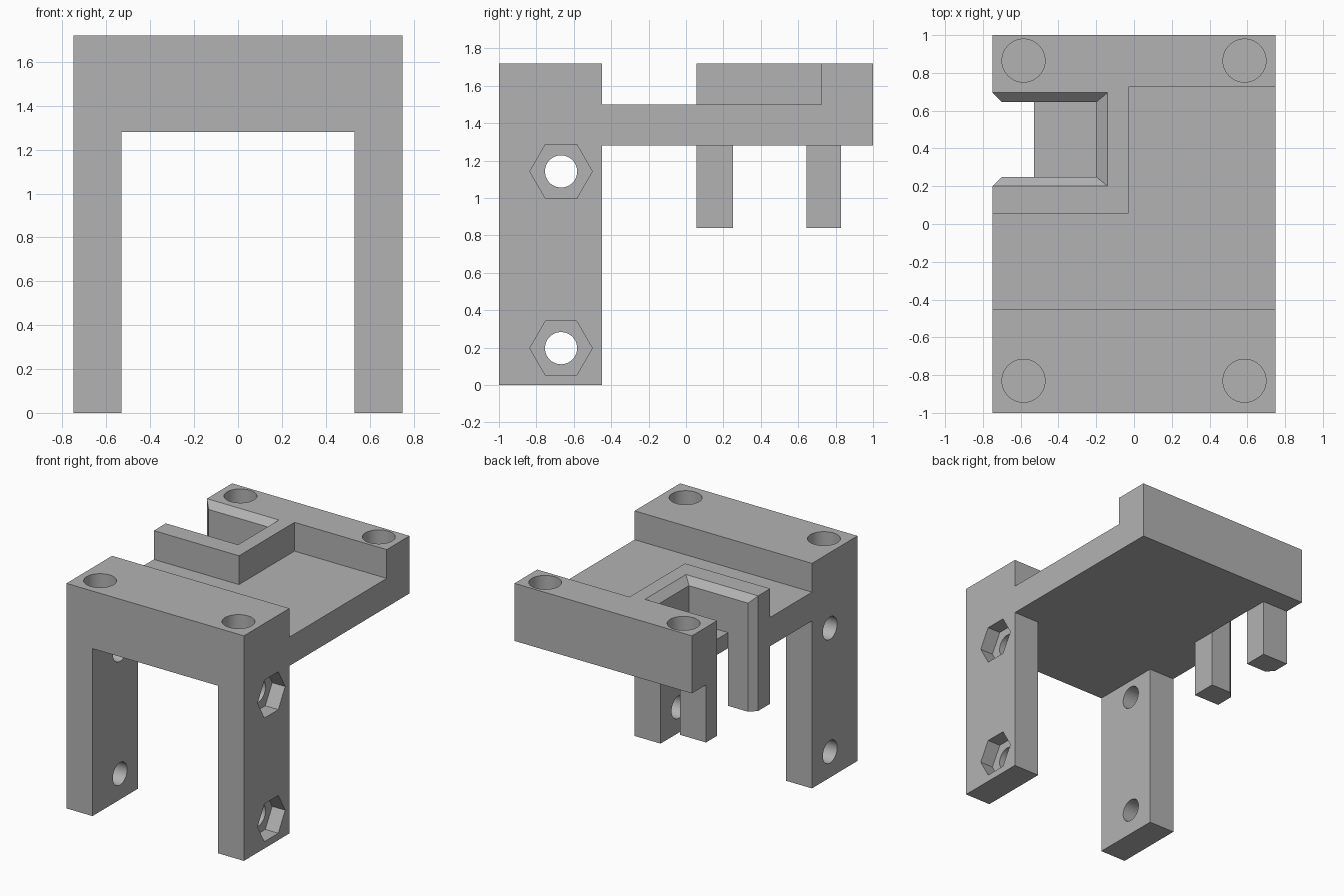
import bpy, bmesh, math

old = bpy.data.objects.get("Cube")
if old:
    bpy.data.objects.remove(old, do_unlink=True)

grey = bpy.data.materials.new("plain_grey")
grey.use_nodes = True
grey.diffuse_color = (0.45, 0.45, 0.45, 1)
grey.node_tree.nodes["Principled BSDF"].inputs["Base Color"].default_value = grey.diffuse_color


def loft(name, ring_a, ring_b):
    """Closed solid between two matching rings of 3D points."""
    bm = bmesh.new()
    a = [bm.verts.new(p) for p in ring_a]
    b = [bm.verts.new(p) for p in ring_b]
    bm.faces.new(a)
    bm.faces.new(b)
    for i in range(len(a)):
        j = (i + 1) % len(a)
        bm.faces.new((a[i], a[j], b[j], b[i]))
    bmesh.ops.recalc_face_normals(bm, faces=bm.faces)
    mesh = bpy.data.meshes.new(name)
    bm.to_mesh(mesh)
    bm.free()
    mesh.materials.append(grey)
    ob = bpy.data.objects.new(name, mesh)
    bpy.context.collection.objects.link(ob)
    return ob


def prism(name, profile, axis, start, end):
    """Extrude a 2D profile along the x, y or z axis."""
    def place(u, v, w):
        return {"x": (w, u, v), "y": (u, w, v), "z": (u, v, w)}[axis]
    return loft(name, [place(u, v, start) for u, v in profile],
                [place(u, v, end) for u, v in profile])


def rect(u0, u1, v0, v1):
    return [(u0, v0), (u1, v0), (u1, v1), (u0, v1)]


def polygon(u, v, radius, sides):
    return [(u + radius * math.cos(math.tau * i / sides),
             v + radius * math.sin(math.tau * i / sides)) for i in range(sides)]


def combine(target, tool, operation):
    tool.hide_render = True
    mod = target.modifiers.new(tool.name, "BOOLEAN")
    mod.object, mod.operation, mod.solver = tool, operation, "EXACT"
    bpy.context.view_layer.objects.active = target
    bpy.ops.object.modifier_apply(modifier=mod.name)
    bpy.data.objects.remove(tool, do_unlink=True)


W, LEG, TOP, UNDER = 0.75, 0.53, 1.72, 1.28
SLOT_LO, SLOT_HI, SLOT_END = 0.25, 0.645, -0.2

# Front arch with two legs
bracket = prism("mounting_bracket", [
    (-W, 0), (-LEG, 0), (-LEG, UNDER), (LEG, UNDER),
    (LEG, 0), (W, 0), (W, TOP), (-W, TOP)], "y", -1, -0.45)

# Tray with raised back bar, then the block around the slot
combine(bracket, prism("tray", [
    (-0.45, UNDER), (1, UNDER), (1, TOP), (0.725, TOP),
    (0.725, 1.5), (-0.45, 1.5)], "x", -W, W), "UNION")
combine(bracket, prism("slot_block", rect(-W, -0.03, 0.055, 0.725),
                       "z", 1.5, TOP), "UNION")

# Two prongs hanging beside the slot
for y0, y1 in ((0.055, SLOT_LO), (SLOT_HI, 0.83)):
    combine(bracket, prism("prong", rect(-W, -LEG, y0, y1), "z", 0.84, UNDER), "UNION")

# Slot: shallow pocket, open mouth, and flared edges at the top and side
combine(bracket, prism("pocket_cutter", rect(-1, SLOT_END, SLOT_LO, SLOT_HI),
                       "z", 1.4, 2), "DIFFERENCE")
combine(bracket, prism("mouth_cutter", rect(-1, -LEG, SLOT_LO, SLOT_HI),
                       "z", 0.5, 2), "DIFFERENCE")
low = rect(-1, SLOT_END, SLOT_LO, SLOT_HI)
high = rect(-1, SLOT_END + 0.12, SLOT_LO - 0.1, SLOT_HI + 0.1)
combine(bracket, loft("top_flare_cutter", [(x, y, TOP - 0.05) for x, y in low],
                      [(x, y, TOP + 0.05) for x, y in high]), "DIFFERENCE")
combine(bracket, prism("side_flare_cutter", [
    (-0.7, SLOT_LO), (-0.7, SLOT_HI), (-0.8, SLOT_HI + 0.1),
    (-0.8, SLOT_LO - 0.1)], "z", 0.5, 2), "DIFFERENCE")

# Blind round recesses in the four top corners
for x in (-0.585, 0.585):
    for y in (-0.83, 0.865):
        combine(bracket, prism("recess_cutter", polygon(x, y, 0.114, 48),
                               "z", TOP - 0.2, 2), "DIFFERENCE")

# Bolt holes through both legs, with hexagonal nut pockets on the left leg
for z in (0.197, 1.142):
    combine(bracket, prism("bolt_cutter", polygon(-0.668, z, 0.086, 48),
                           "x", -1, 1), "DIFFERENCE")
    combine(bracket, prism("nut_cutter", polygon(-0.668, z, 0.167, 6),
                           "x", W - 0.11, 1), "DIFFERENCE")

# Smooth round walls, crisp edges elsewhere
bpy.ops.object.select_all(action="DESELECT")
bracket.select_set(True)
bpy.context.view_layer.objects.active = bracket
bpy.ops.object.shade_smooth_by_angle(angle=math.radians(30))
